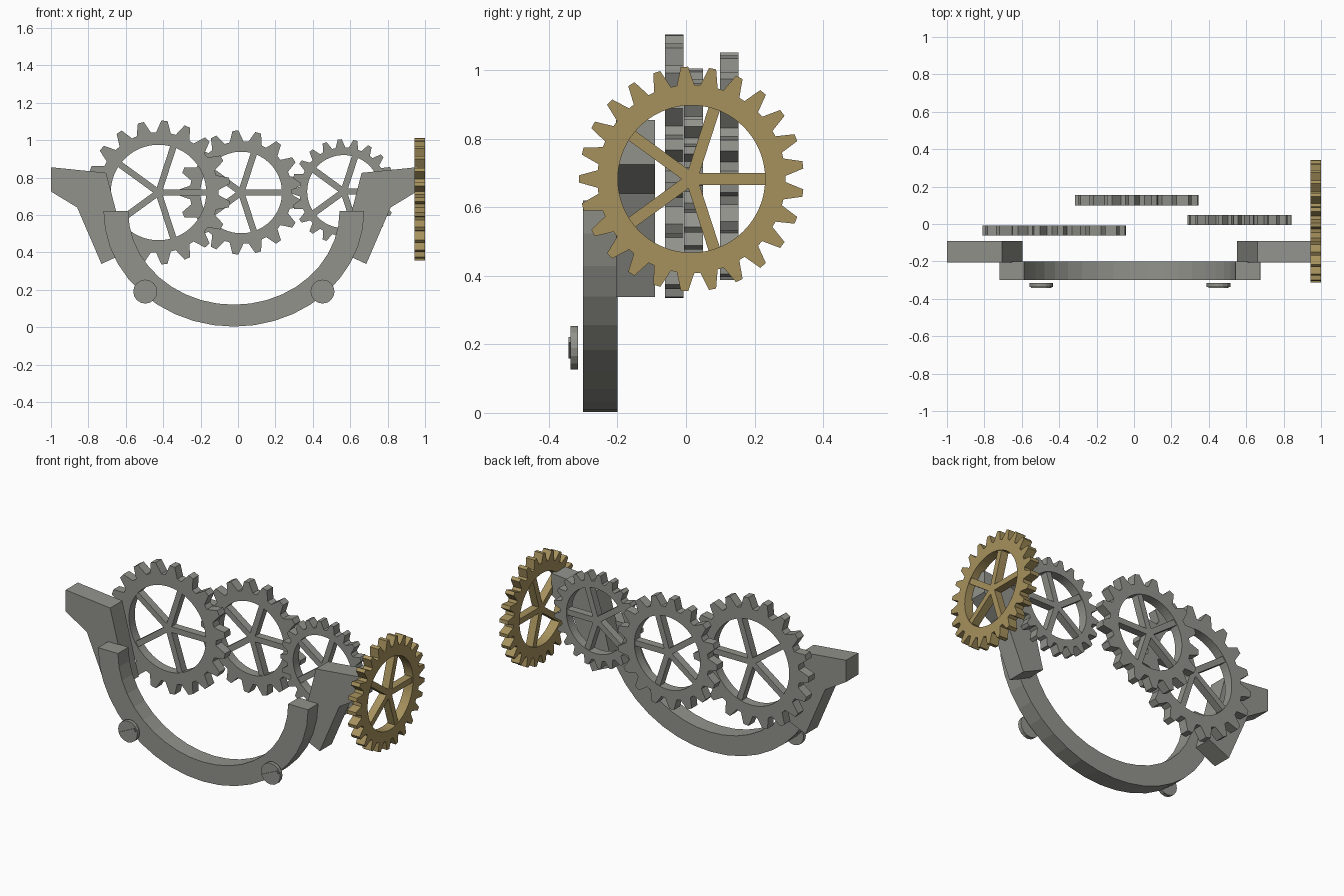
import bpy, bmesh, math
from mathutils import Vector

cube = bpy.data.objects.get("Cube")
if cube:
    bpy.data.objects.remove(cube)

MID = -0.022  # centre line of the cradle


def material(name, color):
    m = bpy.data.materials.new(name)
    m.use_nodes = True
    m.diffuse_color = (*color, 1)
    m.node_tree.nodes["Principled BSDF"].inputs["Base Color"].default_value = (*color, 1)
    return m


steel = material("grey steel", (0.29, 0.29, 0.265))
brass = material("brass", (0.38, 0.285, 0.11))


def front(u, v, d):
    return Vector((u, d, v))


def side(u, v, d):
    return Vector((d, u, v))


def extrude(bm, polygons, near, far, plane):
    """Turn flat polygons that share points into one solid between two depths."""
    cache, faces = {}, []
    for poly in polygons:
        verts = []
        for u, v in poly:
            key = (round(u, 5), round(v, 5))
            if key not in cache:
                cache[key] = bm.verts.new(plane(u, v, near))
            verts.append(cache[key])
        faces.append(bm.faces.new(verts))
    moved = bmesh.ops.extrude_face_region(bm, geom=faces, use_keep_orig=True)["geom"]
    shift = plane(0, 0, far - near)
    bmesh.ops.translate(bm, verts=[g for g in moved if isinstance(g, bmesh.types.BMVert)], vec=shift)


def finish(bm, name, mat):
    bmesh.ops.recalc_face_normals(bm, faces=bm.faces)
    mesh = bpy.data.meshes.new(name)
    bm.to_mesh(mesh)
    bm.free()
    mesh.materials.append(mat)
    obj = bpy.data.objects.new(name, mesh)
    bpy.context.collection.objects.link(obj)
    return obj


def polar(center, r, a):
    return (center[0] + r * math.cos(a), center[1] + r * math.sin(a))


def bar(center, start, end, width, angle):
    """Rectangle lying along a direction from a centre point."""
    c, s = math.cos(angle), math.sin(angle)
    corners = [(start, -1), (end, -1), (end, 1), (start, 1)]
    return [(center[0] + l * c - k * width / 2 * s, center[1] + l * s + k * width / 2 * c)
            for l, k in corners]


def strip(outer, inner):
    n = len(outer)
    return [(outer[i], outer[i + 1], inner[i + 1], inner[i]) for i in range(n - 1)]


def gear(name, center, tip, root, hole, teeth, near, far, plane, mat):
    bm = bmesh.new()
    step = math.tau / teeth
    outer, inner = [], []
    for i in range(teeth):
        for offset, r in ((-0.37, root), (-0.13, tip), (0.13, tip), (0.37, root)):
            a = (i + 0.5 + offset) * step
            outer.append(polar(center, r, a))
            inner.append(polar(center, hole, a))
    extrude(bm, strip(outer + outer[:1], inner + inner[:1]), near, far, plane)
    # five spokes, slightly thinner than the rim
    for k in range(5):
        spoke = bar(center, 0, hole + 0.015, 0.034, k * math.tau / 5)
        extrude(bm, [spoke], near + 0.005, far - 0.005, plane)
    return finish(bm, name, mat)


# Gear train and side gear
gear("large_gear", (-0.425, 0.72), 0.385, 0.322, 0.255, 19, -0.062, -0.007, front, steel)
gear("middle_gear", (0.017, 0.72), 0.332, 0.274, 0.218, 17, 0.099, 0.154, front, steel)
gear("small_gear", (0.565, 0.725), 0.28, 0.236, 0.195, 21, -0.006, 0.049, front, steel)
gear("brass_side_gear", (0.016, 0.683), 0.328, 0.275, 0.215, 25, 0.943, 1.0, side, brass)

# Curved cradle
bm = bmesh.new()
angles = [math.pi + i * math.pi / 20 for i in range(21)]
outer = [(MID + 0.697 * math.cos(a), 0.62 + 0.617 * math.sin(a)) for a in angles]
inner = [(MID + 0.565 * math.cos(a), 0.62 + 0.5 * math.sin(a)) for a in angles]
extrude(bm, strip(outer, inner), -0.3, -0.2, front)
finish(bm, "curved_cradle", steel)

# Brackets and slotted screws on both sides
bracket = [(0.978, 0.855), (0.683, 0.825), (0.573, 0.4), (0.708, 0.338), (0.838, 0.64), (0.978, 0.725)]
for label, s in (("left", 1), ("right", -1)):
    bm = bmesh.new()
    extrude(bm, [[(MID + s * u, v) for u, v in bracket]], -0.205, -0.09, front)
    finish(bm, label + "_bracket", steel)

    spot = (MID + s * 0.474, 0.19)
    bm = bmesh.new()
    disc = [polar(spot, 0.064, i * math.tau / 16) for i in range(16)]
    extrude(bm, [disc], -0.337, -0.315, front)
    extrude(bm, [bar(spot, -0.055, 0.055, 0.018, math.radians(25))], -0.343, -0.33, front)
    finish(bm, label + "_screw", steel)
